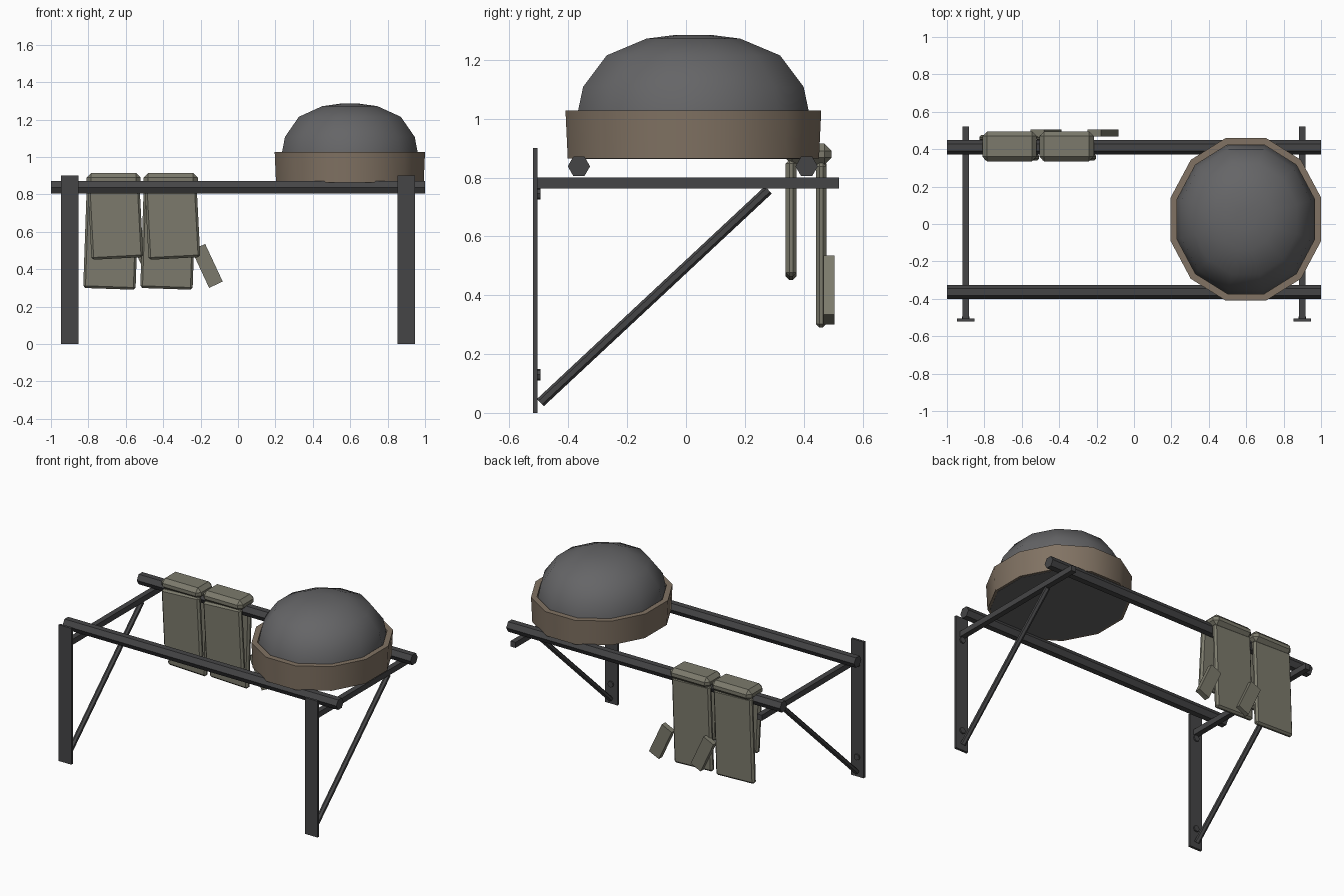
import bpy, bmesh, math
from mathutils import Vector, Matrix

if "Cube" in bpy.data.objects:
    bpy.data.objects.remove(bpy.data.objects["Cube"])


def material(name, rgb):
    m = bpy.data.materials.new(name)
    m.diffuse_color = (*rgb, 1)
    m.use_nodes = True
    m.node_tree.nodes["Principled BSDF"].inputs["Base Color"].default_value = m.diffuse_color
    return m


METAL = material("dark_metal", (0.06, 0.06, 0.062))
DOME = material("grey_dome", (0.13, 0.13, 0.135))
BAND = material("brown_band", (0.22, 0.17, 0.125))
CLOTH = material("khaki_cloth", (0.20, 0.195, 0.15))


def make(name, bm, mat, smooth=None):
    bmesh.ops.recalc_face_normals(bm, faces=bm.faces)
    me = bpy.data.meshes.new(name)
    bm.to_mesh(me)
    bm.free()
    me.materials.append(mat)
    ob = bpy.data.objects.new(name, me)
    bpy.context.collection.objects.link(ob)
    if smooth:
        bpy.ops.object.select_all(action='DESELECT')
        bpy.context.view_layer.objects.active = ob
        ob.select_set(True)
        bpy.ops.object.shade_smooth_by_angle(angle=math.radians(smooth))
    return ob


def box(name, centre, size, mat, tilt=0, bevel=0):
    bm = bmesh.new()
    bmesh.ops.create_cube(bm, size=1)
    bmesh.ops.scale(bm, vec=size, verts=bm.verts)
    if bevel:
        bmesh.ops.bevel(bm, geom=bm.edges[:], offset=bevel, segments=1,
                        affect='EDGES', profile=0.5)
    bm.transform(Matrix.Translation(centre) @ Matrix.Rotation(math.radians(tilt), 4, 'Y'))
    return make(name, bm, mat)


def rod(name, a, b, r, mat, sides=6, spin=0):
    a, b = Vector(a), Vector(b)
    bm = bmesh.new()
    bmesh.ops.create_cone(bm, cap_ends=True, segments=sides, radius1=r, radius2=r,
                          depth=(b - a).length)
    rot = (b - a).to_track_quat('Z', 'Y').to_matrix().to_4x4()
    bm.transform(Matrix.Translation((a + b) / 2) @ rot @ Matrix.Rotation(spin, 4, 'Z'))
    return make(name, bm, mat)


def lathe(name, profile, centre, stretch, mat, closed=False, sides=12, smooth=40):
    # elliptical 12-sided revolve with flats facing the axes
    bm = bmesh.new()
    rings = []
    for r, z in profile:
        ring = []
        for i in range(sides):
            t = 2 * math.pi * (i + 0.5) / sides
            ring.append(bm.verts.new((centre[0] + r * stretch * math.cos(t),
                                      centre[1] + r * math.sin(t), z)))
        rings.append(ring)
    pairs = list(zip(rings, rings[1:])) + ([(rings[-1], rings[0])] if closed else [])
    for lo, hi in pairs:
        for i in range(sides):
            j = (i + 1) % sides
            bm.faces.new((lo[i], lo[j], hi[j], hi[i]))
    if not closed:
        bm.faces.new(rings[0])
        bm.faces.new(rings[-1])
    return make(name, bm, mat, smooth)


# Wall brackets: plate, arm, diagonal brace and bolts
for side, x in (("left", -0.9), ("right", 0.9)):
    box(side + "_wall_plate", (x, -0.512, 0.45), (0.092, 0.016, 0.9), METAL)
    box(side + "_arm", (x, 0.008, 0.782), (0.036, 1.024, 0.037), METAL)
    rod(side + "_brace", (x, -0.495, 0.035), (x, 0.28, 0.758), 0.017, METAL)
    for k, z in enumerate((0.745, 0.13)):
        rod(f"{side}_bolt_{k}", (x, -0.51, z), (x, -0.495, z), 0.02, METAL, sides=8)

# Hexagonal rails
for name, y in (("front_rail", -0.364), ("back_rail", 0.41)):
    rod(name, (-1, y, 0.838), (1, y, 0.838), 0.038, METAL)
for name in ("front_rail", "back_rail"):
    # corners of the hexagon point along y
    me = bpy.data.objects[name].data
    ys = [v.co.y for v in me.vertices]
    cy = (max(ys) + min(ys)) / 2
    if max(ys) - min(ys) < 0.07:
        me.transform(Matrix.Translation((0, cy, 0.838)) @ Matrix.Rotation(math.pi / 6, 4, 'X')
                     @ Matrix.Translation((0, -cy, -0.838)))

# Domed pack resting on the rails
C = (0.598, 0.025)
lathe("dome", [(0.425, 0.863), (0.425, 0.9), (0.405, 1.03), (0.388, 1.108), (0.305, 1.215),
               (0.165, 1.272), (0.06, 1.285)], C, 0.925, DOME, smooth=50)
lathe("dome_band", [(0.442, 0.865), (0.45, 1.028), (0.412, 1.028), (0.412, 0.865)],
      C, 0.925, BAND, closed=True, smooth=35)

# Two folded cloth rolls hung over the back rail
for k, x in enumerate((-0.665, -0.36)):
    box(f"cloth_top_{k}", (x, 0.415, 0.879), (0.29, 0.16, 0.072), CLOTH, bevel=0.025)
    box(f"cloth_front_{k}", (x + 0.01, 0.357, 0.655), (0.277, 0.036, 0.395), CLOTH,
        tilt=-3, bevel=0.012)
    box(f"cloth_back_{k}", (x - 0.013, 0.459, 0.575), (0.28, 0.036, 0.56), CLOTH,
        tilt=2, bevel=0.012)
    box(f"cloth_strap_{k}", (x + 0.195, 0.486, 0.418), (0.08, 0.036, 0.222), CLOTH, tilt=-25)
